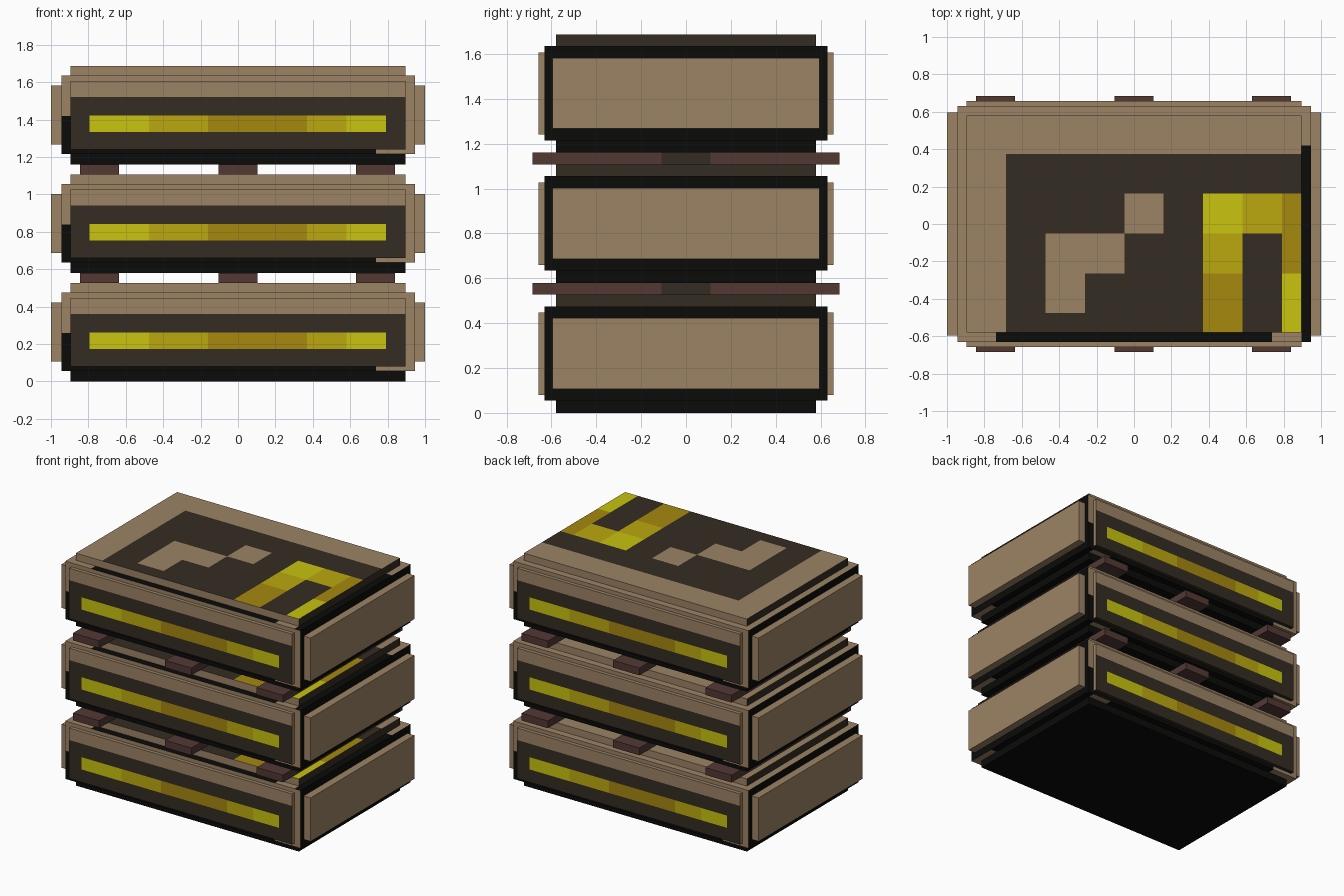
import bpy, bmesh
from mathutils import Vector

cube = bpy.data.objects.get("Cube")
if cube:
    bpy.data.objects.remove(cube, do_unlink=True)


def linear(h):
    vals = [int(h[i:i + 2], 16) / 255 for i in (0, 2, 4)]
    return [v / 12.92 if v < 0.04 else ((v + 0.055) / 1.055) ** 2.4 for v in vals] + [1]


# Palette: one letter per colour
PALETTE = {"T": ("tan card", "9c8365"), "D": ("dark brown", "342c22"),
           "K": ("black", "0b0b0a"), "Y": ("bright yellow", "c8c310"),
           "M": ("medium yellow", "bba80f"), "O": ("ochre yellow", "a6880f"),
           "B": ("red brown slat", "523934")}
KEYS = "".join(PALETTE)
MATS = []
for name, hexcol in PALETTE.values():
    m = bpy.data.materials.new(name)
    m.use_nodes = True
    m.diffuse_color = linear(hexcol)
    m.node_tree.nodes["Principled BSDF"].inputs["Base Color"].default_value = linear(hexcol)
    MATS.append(m)


def box(name, lo, hi, z, rule, cuts=((), (), ())):
    """Box split by axis-aligned cuts, each face coloured by rule(centre, normal)."""
    lo, hi = Vector(lo), Vector(hi)
    bm = bmesh.new()
    bmesh.ops.create_cube(bm, size=1)
    for v in bm.verts:
        v.co = (lo + hi) / 2 + Vector(a * b for a, b in zip(v.co, hi - lo))
    for axis, places in enumerate(cuts):
        n = Vector((0, 0, 0))
        n[axis] = 1
        for p in places:
            bmesh.ops.bisect_plane(bm, geom=bm.verts[:] + bm.edges[:] + bm.faces[:],
                                   plane_co=n * p, plane_no=n)
    bm.normal_update()
    for f in bm.faces:
        f.material_index = KEYS.index(rule(f.calc_center_median(), f.normal))
    me = bpy.data.meshes.new(name)
    bm.to_mesh(me)
    bm.free()
    for m in MATS:
        me.materials.append(m)
    ob = bpy.data.objects.new(name, me)
    ob.location.z = z
    bpy.context.collection.objects.link(ob)


# Lid artwork as a grid of colour letters, back row first
LID = ["TTTTTTTTT", "TDDDDDDDD", "TDDDTDYMO", "TDTTDDMDO", "TDTDDDODY", "TDDDDDODY"]
LID_X = [-0.685 + 0.211 * i for i in range(8)]
LID_Y = [0.375 - 0.213 * i for i in range(5)]
# Strip on the long faces
STRIP_X = [-0.795, -0.475, -0.16, 0.37, 0.58, 0.79]
STRIP = "DYMOMYD"


def core_rule(c, n):
    if n.z > 0.5:
        return LID[sum(c.y < y for y in LID_Y)][sum(c.x > x for x in LID_X)]
    if n.z < -0.5 or c.z < 0.26:
        return "K"
    return "D" if abs(n.x) > 0.5 else "T"


def frame_rule(c, n):
    if abs(n.x) > 0.5:
        return "K"
    if abs(n.y) > 0.5:
        u = -c.x * n.y
        dark = (c.z < 0.08 and u < 0.738) or (u < -0.895 and c.z < 0.26)
    else:
        y = c.y * n.z
        inner = n.z < 0 and abs(c.x) < 0.895 and abs(y) < 0.578
        dark = inner or (c.x > 0.895 and y < 0.42) or (y < -0.578 and c.x < 0.738 and c.x > -0.738) \
            or (y < -0.578 and c.x > 0.895)
    return "K" if dark else "T"


def panel_rule(c, n):
    if abs(n.y) < 0.5:
        return "D" if n.z < -0.5 else "T"
    if c.z > 0.36:
        return "T"
    if 0.173 < c.z < 0.262:
        return STRIP[sum(-c.x * n.y > x for x in STRIP_X)]
    return "D"


def slat_rule(c, n):
    return "D" if abs(n.x) > 0.5 and abs(c.y) < 0.11 else "B"


for i, level in enumerate(("lower", "middle", "upper")):
    z = 0.58 * i
    box(level + "_core", (-0.895, -0.58, 0), (0.895, 0.58, 0.527), z, core_rule,
        (LID_X, LID_Y, (0.26,)))
    box(level + "_frame", (-0.945, -0.631, 0.055), (0.945, 0.631, 0.475), z, frame_rule,
        ((-0.895, -0.738, 0.738, 0.895), (-0.578, -0.42, 0.42, 0.578), (0.08, 0.26)))
    # Long panels front and back, plain panels on the ends
    for side, s in (("front", -1), ("back", 1)):
        y = sorted((0.62 * s, 0.657 * s))
        box(f"{level}_{side}_panel", (-0.895, y[0], 0.08), (0.895, y[1], 0.447), z, panel_rule,
            ([-s * x for x in STRIP_X], (), (0.173, 0.262, 0.36)))
    for side, s in (("left", 1), ("right", -1)):
        x = sorted((0.93 * s, 1.0 * s))
        box(f"{level}_{side}_panel", (x[0], -0.595, 0.107), (x[1], 0.595, 0.423), z,
            lambda c, n: "T")
    # Spacer slats below the upper crates
    if i:
        for side, x in (("right", -0.74), ("middle", 0), ("left", 0.735)):
            box(f"{level}_{side}_slat", (x - 0.105, -0.685, -0.053), (x + 0.105, 0.685, 0),
                z, slat_rule, ((), (-0.11, 0.11), ()))
